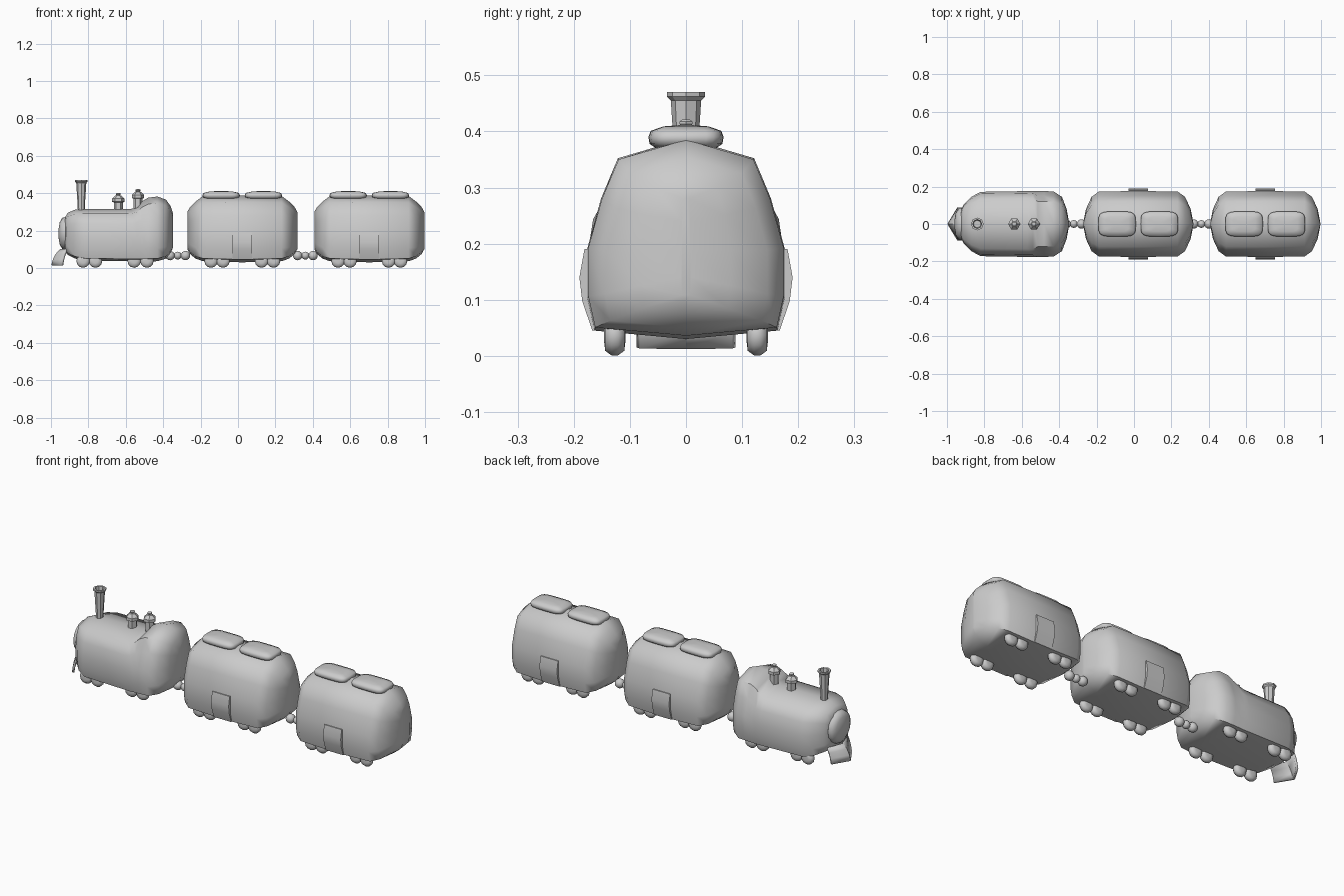
import bpy, math

if "Cube" in bpy.data.objects:
    bpy.data.objects.remove(bpy.data.objects["Cube"])

HULL = [(0, 0), (.93, .042), (1, .2), (1, .45), (.86, .7), (.69, .9), (0, 1)]
BOILER = [(0, 0), (.93, .042), (1, .2), (1, .47), (.94, .72), (.76, .91), (0, 1)]


def finish(name, verts, faces, angle=40):
    me = bpy.data.meshes.new(name)
    me.from_pydata(verts, [], faces)
    ob = bpy.data.objects.new(name, me)
    bpy.context.collection.objects.link(ob)
    bpy.ops.object.select_all(action='DESELECT')
    ob.select_set(True)
    bpy.context.view_layer.objects.active = ob
    bpy.ops.object.mode_set(mode='EDIT')
    bpy.ops.mesh.select_all(action='SELECT')
    bpy.ops.mesh.normals_make_consistent(inside=False)
    bpy.ops.object.mode_set(mode='OBJECT')
    bpy.ops.object.shade_smooth_by_angle(angle=math.radians(angle))
    return ob


def loft(name, rings, angle=40):
    n = len(rings[0])
    verts = [p for r in rings for p in r]
    faces = [(k * n + i, k * n + (i + 1) % n, (k + 1) * n + (i + 1) % n, (k + 1) * n + i)
             for k in range(len(rings) - 1) for i in range(n)]
    faces += [tuple(range(n)), tuple(range(len(verts) - n, len(verts)))]
    return finish(name, verts, faces, angle)


def hull_ring(x, w, lo, hi, prof=HULL):
    pts = prof + [(-y, z) for y, z in reversed(prof[1:-1])]
    return [(x, y * w, lo + z * (hi - lo)) for y, z in pts]


def lathe(name, prof, loc, n, axis='Z', angle=40):
    rings = []
    for r, h in prof:
        ring = []
        for i in range(n):
            a = 2 * math.pi * i / n
            u, v = r * math.cos(a), r * math.sin(a)
            p = {'Z': (u, v, h), 'Y': (u, h, v), 'X': (h, u, v)}[axis]
            ring.append(tuple(p[j] + loc[j] for j in range(3)))
        rings.append(ring)
    return loft(name, rings, angle)


def wheels(name, xs):
    prof = [(.012, -.019), (.028, -.017), (.036, -.006), (.036, .006), (.028, .017), (.012, .019)]
    for i, x in enumerate(xs):
        for side, y in (("left", .127), ("right", -.127)):
            lathe(f"{name}_wheel_{side}_{i}", prof, (x, y, .037), 12, 'Y', 60)


def roof_pad(name, cx):
    # domed cushion with a rounded-square outline
    rings = []
    for s, z in ((.8, .37), (.97, .378), (1, .39), (.94, .401), (.6, .409), (.2, .411)):
        ring = []
        for i in range(24):
            a = 2 * math.pi * i / 24
            c, d = math.cos(a), math.sin(a)
            ring.append((cx + .1 * s * math.copysign(abs(c) ** .45, c),
                         .067 * s * math.copysign(abs(d) ** .45, d), z))
        rings.append(ring)
    loft(name, rings, 60)


def wagon(name, cx):
    ends = [(.294, .008, .1, .3), (.28, .08, .075, .325), (.25, .145, .05, .355), (.21, .174, .036, .385)]
    rings = [hull_ring(cx - d, w, lo, hi) for d, w, lo, hi in ends]
    rings.append(hull_ring(cx, .176, .03, .388))
    rings += [hull_ring(cx + d, w, lo, hi) for d, w, lo, hi in reversed(ends)]
    loft(name + "_body", rings, 60)
    for i, dx in enumerate((-.113, .113)):
        roof_pad(f"{name}_roof_pad_{i}", cx + dx)
    # curved side doors
    arc = [(.167, .045), (.185, .098), (.19, .14), (.181, .19),
           (.168, .19), (.172, .14), (.17, .1), (.155, .045)]
    for side, s in (("left", 1), ("right", -1)):
        loft(f"{name}_door_{side}", [[(cx + d, s * y, z) for y, z in arc] for d in (-.053, .053)], 30)
    wheels(name, [cx + d for d in (-.167, -.103, .103, .167)])


wagon("front_wagon", .023)
wagon("rear_wagon", .702)

# locomotive body: boiler rising into the cab
loft("locomotive_body",
     [hull_ring(*r, BOILER) for r in ((-.925, .075, .09, .27), (-.91, .105, .07, .295),
                                      (-.87, .145, .05, .312), (-.82, .172, .04, .315),
                                      (-.57, .176, .036, .316), (-.54, .176, .035, .325))] +
     [hull_ring(*r) for r in ((-.515, .176, .035, .355), (-.48, .176, .035, .376),
                              (-.43, .174, .036, .382), (-.385, .145, .05, .365),
                              (-.36, .08, .08, .33), (-.347, .008, .11, .29))], 50)
wheels("locomotive", (-.828, -.762, -.555, -.487))

# round nose
lathe("nose", [(.075, 0), (.088, -.012), (.083, -.03), (.06, -.043), (.02, -.05)],
      (-.91, 0, .185), 16, 'X', 60)

# open chimney
lathe("chimney", [(.018, .3), (.021, .36), (.027, .455), (.034, .462), (.034, .47),
                  (.024, .47), (.02, .43)], (-.838, 0, 0), 8, 'Z', 30)

# steam domes
for i, (x, z) in enumerate(((-.64, .31), (-.535, .33))):
    lathe(f"steam_dome_{i}", [(.024, -.03), (.024, .04), (.033, .044), (.033, .06), (.016, .077),
                              (.009, .079), (.013, .083), (.013, .088), (.008, .091)], (x, 0, z), 6, 'Z', 30)

# ball couplings
for k, cx in enumerate((-.322, .36)):
    for i, (d, r) in enumerate(((-.041, .025), (0, .021), (.041, .025))):
        bpy.ops.mesh.primitive_uv_sphere_add(segments=16, ring_count=8, radius=r, location=(cx + d, 0, .066))
        bpy.context.object.name = f"coupling_{k}_ball_{i}"
        bpy.ops.object.shade_smooth()

# V-shaped track plough
mid = [(-.998, .015), (-.99, .045), (-.975, .075), (-.952, .1)]
edge = [(-.945, .015), (-.94, .045), (-.932, .075), (-.92, .1)]
verts = [(x, y, z) for k in range(4) for (x, z), y in ((edge[k], -.088), (mid[k], 0), (edge[k], .088))]
faces = [(3 * k + j, 3 * k + j + 1, 3 * k + j + 4, 3 * k + j + 3) for k in range(3) for j in range(2)]
plough = finish("track_plough", verts, faces, 30)
mod = plough.modifiers.new("thickness", 'SOLIDIFY')
mod.thickness = .012
mod.offset = -1 if plough.data.polygons[0].normal.x < 0 else 1
